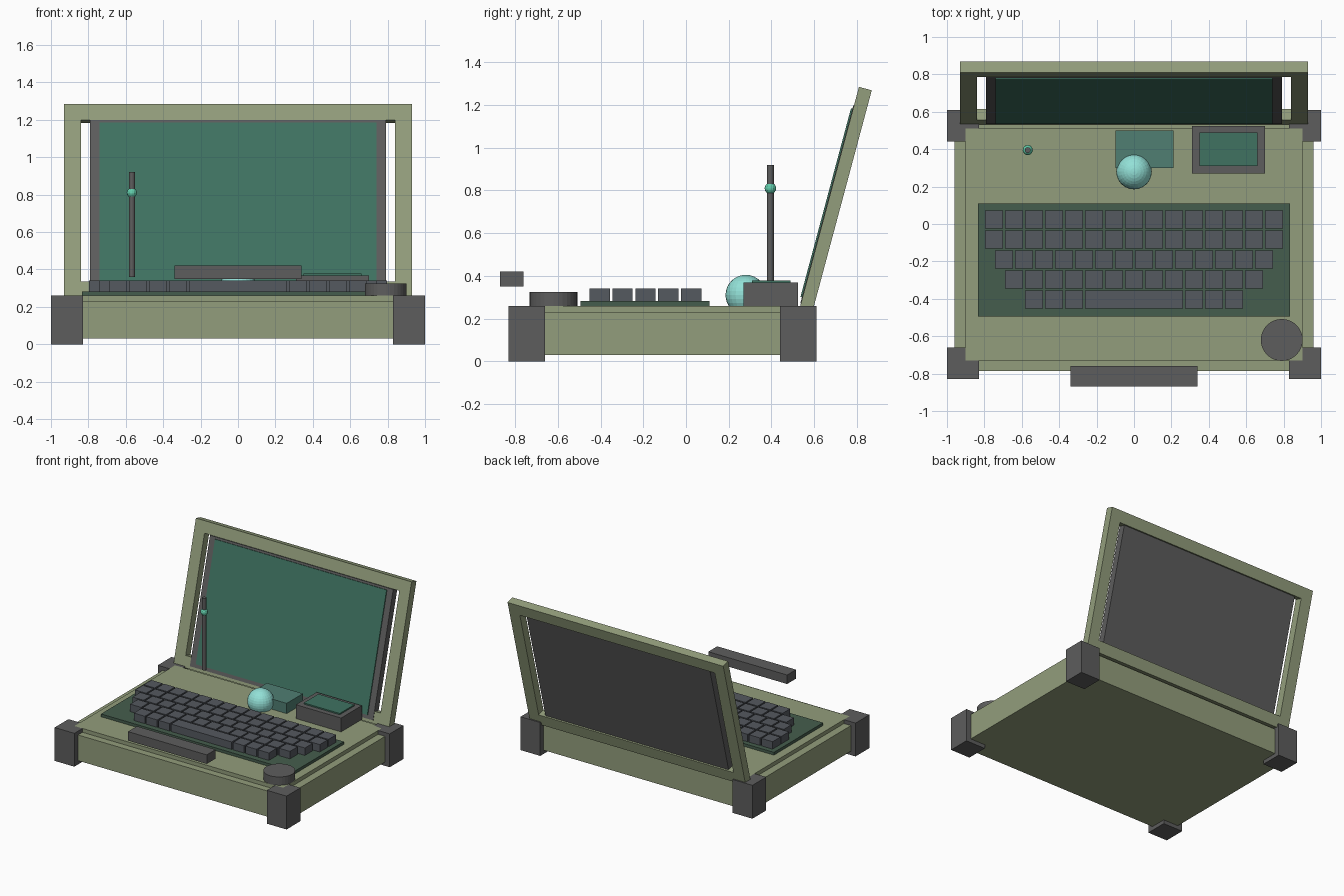
import bpy, bmesh, math
from mathutils import Matrix, Vector

if "Cube" in bpy.data.objects:
    bpy.data.objects.remove(bpy.data.objects["Cube"])


def material(name, rgb):
    m = bpy.data.materials.new(name)
    m.diffuse_color = (*rgb, 1)
    m.use_nodes = True
    m.node_tree.nodes["Principled BSDF"].inputs["Base Color"].default_value = m.diffuse_color
    return m


OLIVE = material("olive_paint", (0.29, 0.34, 0.20))
DARK = material("dark_rubber", (0.11, 0.11, 0.11))
KEY = material("key_grey", (0.09, 0.10, 0.115))
PLATE = material("plate_green", (0.06, 0.11, 0.075))
SCREEN = material("screen_green", (0.05, 0.17, 0.12))
TEAL = material("projector_teal", (0.08, 0.21, 0.17))
CYAN = material("glow_cyan", (0.29, 0.75, 0.68))
MINT = material("bead_mint", (0.12, 0.60, 0.40))


def finish(name, bm, mat, matrix=None):
    bmesh.ops.recalc_face_normals(bm, faces=bm.faces)
    me = bpy.data.meshes.new(name)
    bm.to_mesh(me)
    bm.free()
    me.materials.append(mat)
    ob = bpy.data.objects.new(name, me)
    if matrix:
        ob.matrix_world = matrix
    bpy.context.collection.objects.link(ob)
    return ob


def boxes(name, mat, *bounds, matrix=None):
    """One object from boxes given as (x0, x1, y0, y1, z0, z1)."""
    bm = bmesh.new()
    for x0, x1, y0, y1, z0, z1 in bounds:
        m = (Matrix.Translation(((x0 + x1) / 2, (y0 + y1) / 2, (z0 + z1) / 2))
             @ Matrix.Diagonal((x1 - x0, y1 - y0, z1 - z0, 1)))
        bmesh.ops.create_cube(bm, size=1, matrix=m)
    return finish(name, bm, mat, matrix)


def cylinder(name, mat, x, y, r, z0, z1, sides):
    bm = bmesh.new()
    bmesh.ops.create_cone(bm, cap_ends=True, segments=sides, radius1=r, radius2=r,
                          depth=z1 - z0, matrix=Matrix.Translation((x, y, (z0 + z1) / 2)))
    return finish(name, bm, mat)


def ball(name, mat, loc, r, u, v):
    bm = bmesh.new()
    bmesh.ops.create_uvsphere(bm, u_segments=u, v_segments=v, radius=r,
                              matrix=Matrix.Translation(loc))
    return finish(name, bm, mat)


# Case body, raised deck and corner bumpers
boxes("case_body", OLIVE, (-0.96, 0.96, -0.785, 0.57, 0.03, 0.23))
boxes("deck_panel", OLIVE, (-0.90, 0.90, -0.73, 0.51, 0.22, 0.26))
for side, x in (("left", -1.0), ("right", 0.83)):
    for end, y in (("front", -0.83), ("back", 0.44)):
        boxes(f"corner_bumper_{end}_{side}", DARK, (x, x + 0.17, y, y + 0.17, 0, 0.26))

# Carry handle
boxes("carry_handle", DARK, (-0.34, 0.34, -0.87, -0.76, 0.35, 0.42))

# Keyboard: centred rows of equal keys, with a long space bar in the last row
boxes("keyboard_plate", PLATE, (-0.835, 0.835, -0.495, 0.11, 0.255, 0.282))
PITCH, SIZE = 0.107, 0.095
for row, layout in enumerate(([1] * 15, [1] * 15, [1] * 14, [1] * 13,
                              [1, 1, 1, 5, 1, 1, 1])):
    y = 0.024 - row * PITCH
    x = -sum(layout) * PITCH / 2
    keys = []
    for units in layout:
        gap = (PITCH - SIZE) / 2
        keys.append((x + gap, x + units * PITCH - gap, y - SIZE / 2, y + SIZE / 2, 0.28, 0.34))
        x += units * PITCH
    boxes(f"key_row_{row + 1}", KEY, *keys)

# Dial, glowing ball, projector block and small display
cylinder("dial_knob", DARK, 0.79, -0.62, 0.112, 0.26, 0.325, 32)
ball("glow_ball", CYAN, (0, 0.28, 0.31), 0.095, 24, 16)
boxes("projector_block", TEAL, (-0.10, 0.21, 0.30, 0.50, 0.26, 0.34))
boxes("display_housing", DARK, (0.31, 0.70, 0.27, 0.525, 0.26, 0.368))
boxes("display_glass", SCREEN, (0.35, 0.66, 0.31, 0.49, 0.36, 0.378))

# Antenna with bead
cylinder("antenna_rod", DARK, -0.568, 0.395, 0.016, 0.36, 0.92, 12)
ball("antenna_bead", MINT, (-0.568, 0.395, 0.81), 0.027, 12, 8)

# Lid, modelled upright with its front at y = 0, then leaned back
LEAN = Matrix.Translation((0, 0.535, 0.26)) @ Matrix.Rotation(math.radians(-15), 4, 'X')


def ring(name, mat, outer, inner, depth):
    """Rectangular frame; outer and inner are (half width, z0, z1)."""
    bm = bmesh.new()
    loops = [[bm.verts.new((sx * w, 0, z)) for sx, z in ((-1, z0), (1, z0), (1, z1), (-1, z1))]
             for w, z0, z1 in (outer, inner)]
    a, b = loops
    faces = [bm.faces.new((a[i], a[(i + 1) % 4], b[(i + 1) % 4], b[i])) for i in range(4)]
    ext = bmesh.ops.extrude_face_region(bm, geom=faces, use_keep_orig=True)
    moved = [g for g in ext["geom"] if isinstance(g, bmesh.types.BMVert)]
    bmesh.ops.translate(bm, verts=moved, vec=Vector((0, depth, 0)))
    return finish(name, bm, mat, LEAN)


ring("lid_frame", OLIVE, (0.93, -0.01, 1.061), (0.84, 0.078, 0.973), 0.062)
boxes("screen_bezel", DARK, (-0.79, 0.79, -0.003, 0.05, 0.012, 0.971), matrix=LEAN)
boxes("screen_glass", SCREEN, (-0.74, 0.74, -0.010, 0.004, 0.04, 0.955), matrix=LEAN)
